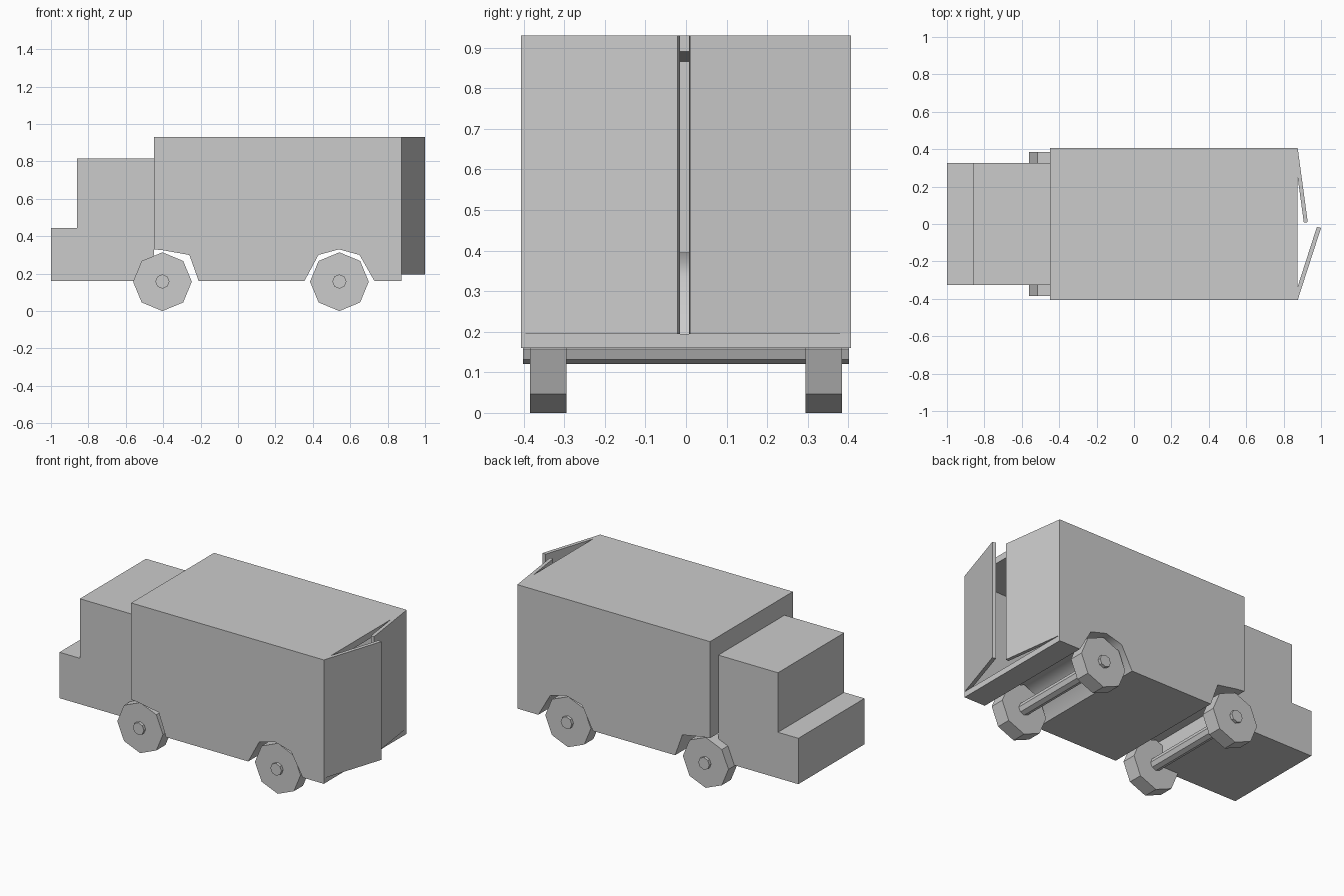
import bpy, bmesh, math
from mathutils import Vector

if "Cube" in bpy.data.objects:
    bpy.data.objects.remove(bpy.data.objects["Cube"])


def extrude(name, pts, lo, hi, axis='Y'):
    """Prism from a 2D outline: XZ outline along Y, or XY outline along Z."""
    bm = bmesh.new()
    place = (lambda a, b: (a, lo, b)) if axis == 'Y' else (lambda a, b: (a, b, lo))
    face = bm.faces.new([bm.verts.new(place(*p)) for p in pts])
    ext = bmesh.ops.extrude_face_region(bm, geom=[face])
    d = Vector((0, hi - lo, 0)) if axis == 'Y' else Vector((0, 0, hi - lo))
    bmesh.ops.translate(bm, vec=d, verts=[v for v in ext['geom'] if isinstance(v, bmesh.types.BMVert)])
    bmesh.ops.recalc_face_normals(bm, faces=bm.faces)
    mesh = bpy.data.meshes.new(name)
    bm.to_mesh(mesh)
    bm.free()
    ob = bpy.data.objects.new(name, mesh)
    bpy.context.collection.objects.link(ob)
    return ob


def octagon(cx, cz, r):
    return [(cx + r * math.cos(i * math.pi / 4), cz + r * math.sin(i * math.pi / 4)) for i in range(8)]


W = 0.407       # half width of the cargo box
REAR = 0.875    # rear edge of the cargo box

# Cab with stepped bonnet
extrude("cab", [(-1, 0.16), (-0.45, 0.16), (-0.45, 0.815), (-0.86, 0.815),
                (-0.86, 0.445), (-1, 0.445)], -0.325, 0.325)

# Cargo box with wheel arches, hollowed out and open at the back
box = extrude("cargo_box", [(-0.45, 0.33), (-0.40, 0.325), (-0.26, 0.30), (-0.21, 0.16),
                            (0.355, 0.16), (0.43, 0.30), (0.54, 0.33), (0.65, 0.30),
                            (0.73, 0.16), (REAR, 0.16), (REAR, 0.93), (-0.45, 0.93)], -W, W)
hollow = extrude("cargo_hollow_cutter", [(-0.415, 0.375), (-0.24, 0.335), (-0.18, 0.195),
                                         (0.33, 0.195), (0.40, 0.335), (0.54, 0.395),
                                         (0.68, 0.335), (0.755, 0.195), (0.95, 0.195),
                                         (0.95, 0.89), (REAR, 0.89), (-0.415, 0.865)],
                 -W + 0.035, W - 0.035)
mod = box.modifiers.new("hollow", 'BOOLEAN')
mod.operation = 'DIFFERENCE'
mod.solver = 'EXACT'
mod.object = hollow
bpy.context.view_layer.objects.active = box
box.select_set(True)
bpy.ops.object.modifier_apply(modifier=mod.name)
bpy.data.objects.remove(hollow)
bpy.ops.object.shade_smooth_by_angle(angle=math.radians(50))

# Rear doors, each ajar at its own angle
extrude("rear_door_left", [(REAR, W), (REAR, 0.25), (0.908, 0.007), (0.929, 0.010)],
        0.195, 0.93, 'Z')
extrude("rear_door_right", [(REAR, -W), (REAR, -0.335), (0.978, -0.015), (1.0, -0.021)],
        0.195, 0.93, 'Z')

# Wheels and axles
for end, x in (("front", -0.404), ("rear", 0.542)):
    extrude(end + "_axle", octagon(x, 0.158, 0.038), -0.402, 0.402)
    for side, s in (("left", 1), ("right", -1)):
        extrude(f"{end}_wheel_{side}", octagon(x, 0.157, 0.157),
                min(s * 0.294, s * 0.384), max(s * 0.294, s * 0.384))
